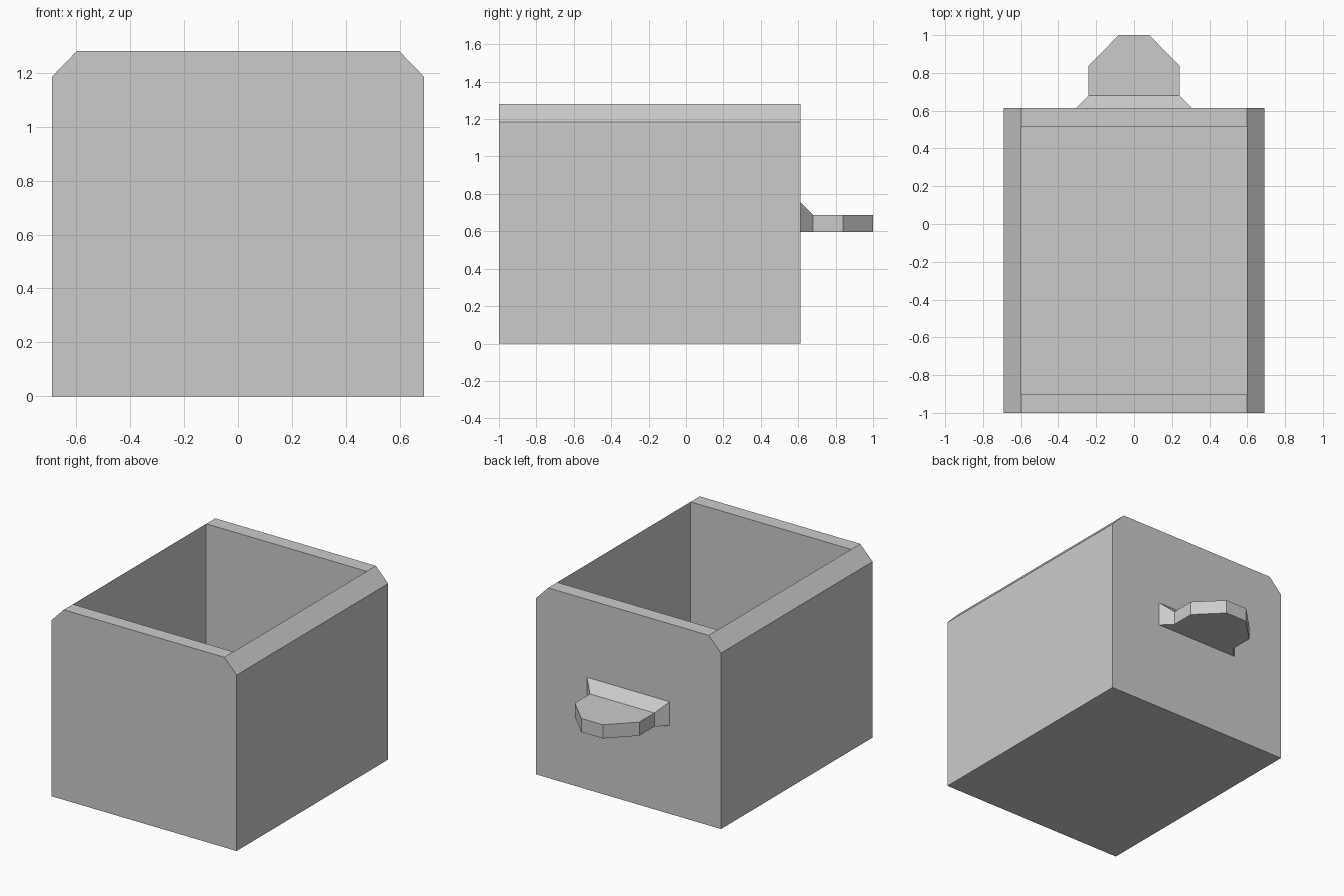
import bpy
import bmesh

default = bpy.data.objects.get("Cube")
if default:
    bpy.data.objects.remove(default, do_unlink=True)

grey = bpy.data.materials.new("plain grey")
grey.use_nodes = True
colour = (0.6, 0.6, 0.6, 1)
grey.diffuse_color = colour
grey.node_tree.nodes["Principled BSDF"].inputs["Base Color"].default_value = colour

BACK = 0.613
WALL = 0.097
FLOOR = 0.1


def prism(points, offset):
    """Extrude a closed outline along an offset into a solid."""
    bm = bmesh.new()
    face = bm.faces.new([bm.verts.new(p) for p in points])
    ext = bmesh.ops.extrude_face_region(bm, geom=[face], use_keep_orig=True)
    moved = [v for v in ext["geom"] if isinstance(v, bmesh.types.BMVert)]
    bmesh.ops.translate(bm, verts=moved, vec=offset)
    bmesh.ops.recalc_face_normals(bm, faces=bm.faces)
    return bm


def finish(bm, name):
    bmesh.ops.recalc_face_normals(bm, faces=bm.faces)
    mesh = bpy.data.meshes.new(name)
    bm.to_mesh(mesh)
    bm.free()
    mesh.materials.append(grey)
    obj = bpy.data.objects.new(name, mesh)
    bpy.context.collection.objects.link(obj)


def mirrored(half):
    """Complete a right-hand outline with its left-hand mirror."""
    return half + [(-x, y) for x, y in reversed(half)]


# Open box: chamfered end profile run front to back
profile = mirrored([(0.69, 0), (0.69, 1.185), (0.598, 1.28)])
bm = prism([(x, -1, z) for x, z in profile], (0, BACK + 1, 0))

# Cut the top face into front rim, opening and back rim, then sink the opening
for y in (-1 + WALL, BACK - WALL):
    tops = [f for f in bm.faces if f.normal.z > 0.99]
    geom = set(tops)
    for f in tops:
        geom.update(f.edges, f.verts)
    bmesh.ops.bisect_plane(bm, geom=list(geom), plane_co=(0, y, 0), plane_no=(0, 1, 0))
bm.normal_update()
opening = max((f for f in bm.faces if f.normal.z > 0.99), key=lambda f: f.calc_area())
sunk = bmesh.ops.extrude_face_region(bm, geom=[opening])
floor_verts = [v for v in sunk["geom"] if isinstance(v, bmesh.types.BMVert)]
if opening.is_valid:
    bmesh.ops.delete(bm, geom=[opening], context="FACES_ONLY")
for v in floor_verts:
    v.co.z = FLOOR
finish(bm, "drawer_box")

# Handle tab: flared at the wall, with the root rising into a sloped top
outline = mirrored([(0.308, BACK), (0.24, 0.68), (0.24, 0.84), (0.08, 1)])
bm = prism([(x, y, 0.595) for x, y in outline], (0, 0, 0.092))
top = next(f for f in bm.faces if f.normal.z > 0.99)
shoulder = [v for v in top.verts if abs(v.co.y - 0.68) < 0.001]
bmesh.ops.connect_verts(bm, verts=shoulder)
for v in bm.verts:
    if v.co.y < BACK + 0.001 and v.co.z > 0.65:
        v.co.z = 0.755
finish(bm, "handle_tab")
